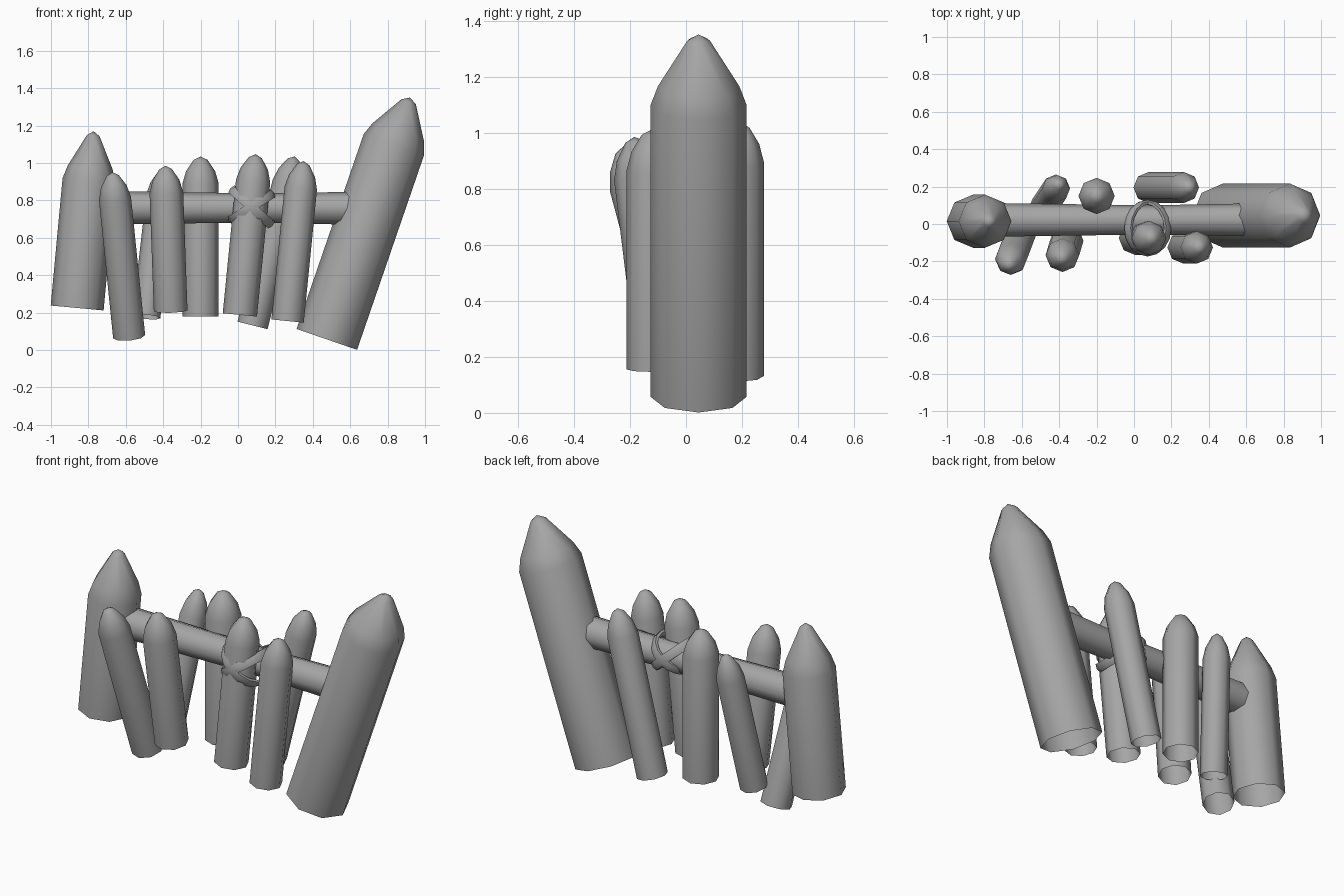
import bpy, bmesh, math
from mathutils import Vector, Matrix

if "Cube" in bpy.data.objects:
    bpy.data.objects.remove(bpy.data.objects["Cube"])

GREY = bpy.data.materials.new("dark_grey")
GREY.diffuse_color = (0.38, 0.38, 0.38, 1)
GREY.use_nodes = True
GREY.node_tree.nodes["Principled BSDF"].inputs["Base Color"].default_value = GREY.diffuse_color


def finish(name, bm):
    me = bpy.data.meshes.new(name)
    bmesh.ops.recalc_face_normals(bm, faces=bm.faces)
    bm.to_mesh(me)
    bm.free()
    me.materials.append(GREY)
    ob = bpy.data.objects.new(name, me)
    bpy.context.collection.objects.link(ob)
    bpy.ops.object.select_all(action='DESELECT')
    ob.select_set(True)
    bpy.context.view_layer.objects.active = ob
    bpy.ops.object.shade_smooth_by_angle(angle=math.radians(60))
    return ob


def log(name, start, end, profile, pointed=True, sides=8):
    """Eight-sided log from start to end, open at the base; profile is (distance, radius)."""
    start, end = Vector(start), Vector(end)
    d = (end - start).normalized()
    side = Vector((0, 1, 0))
    side = (side - d * side.dot(d)).normalized()
    other = side.cross(d)
    bm = bmesh.new()
    rings = []
    for s, r in profile:
        rings.append([bm.verts.new(start + d * s + r * (
            side * math.cos(2 * math.pi * i / sides) +
            other * math.sin(2 * math.pi * i / sides))) for i in range(sides)])
    for a, b in zip(rings, rings[1:]):
        for i in range(sides):
            j = (i + 1) % sides
            bm.faces.new((a[i], a[j], b[j], b[i]))
    if pointed:
        tip = bm.verts.new(end)
        for i in range(sides):
            bm.faces.new((rings[-1][i], rings[-1][(i + 1) % sides], tip))
    return finish(name, bm)


def stake(name, start, end, r, tip):
    length = (Vector(end) - Vector(start)).length
    prof = [(0, r)] + [(length - t, r * k) for t, k in tip]
    return log(name, start, end, prof)


# Large sharpened end posts
BIG = [(0.265, 1), (0.195, 0.85), (0.024, 0.24)]
stake("left_post", (-0.86, 0.015, 0.225), (-0.772, 0.015, 1.17), 0.142, BIG)
stake("right_post", (0.475, 0.045, 0.057), (0.92, 0.045, 1.35), 0.171, BIG)

# Small leaning stakes: base, tip, radius
SMALL = [(0.145, 1), (0.078, 0.8), (0.018, 0.38)]
stakes = [
    ((-0.582, 0.01, 0.072), (-0.672, -0.225, 0.95), 0.086),
    ((-0.49, 0.08, 0.178), (-0.40, 0.215, 0.965), 0.075),
    ((-0.36, -0.09, 0.21), (-0.388, -0.185, 0.985), 0.09),
    ((-0.20, 0.15, 0.18), (-0.20, 0.15, 1.035), 0.097),
    ((0.01, -0.075, 0.188), (0.095, -0.075, 1.047), 0.092),
    ((0.078, 0.195, 0.132), (0.302, 0.195, 1.035), 0.083),
    ((0.265, -0.125, 0.155), (0.35, -0.125, 1.01), 0.087),
]
for i, (a, b, r) in enumerate(stakes):
    stake(f"stake_{i + 1}", a, b, r, SMALL)

# Cross beam, slightly thinner in the middle
log("cross_beam", (-0.76, 0.022, 0.762), (0.62, 0.022, 0.758),
    [(0, 0.09), (0.85, 0.078), (1.38, 0.088)], pointed=False)


def rope(name, tilt, radius, seg=16, tube=6):
    """Loop of flattened rope around the beam and the middle stake."""
    m = Matrix.Translation((0.072, -0.022, 0.765)) @ Matrix.Rotation(tilt, 4, 'Y')
    bm = bmesh.new()
    grid = []
    for i in range(seg):
        a = 2 * math.pi * i / seg
        row = []
        for j in range(tube):
            b = 2 * math.pi * j / tube
            k = 0.014 * math.cos(b)
            row.append(bm.verts.new(m @ Vector((
                (radius + k) * math.cos(a), (0.138 + k) * math.sin(a),
                0.029 * math.sin(b)))))
        grid.append(row)
    for i in range(seg):
        p, q = grid[i], grid[(i + 1) % seg]
        for j in range(tube):
            n = (j + 1) % tube
            bm.faces.new((p[j], q[j], q[n], p[n]))
    finish(name, bm)


# Crossed rope lashing
rope("rope_a", math.radians(42), 0.137)
rope("rope_b", math.radians(-33), 0.129)
